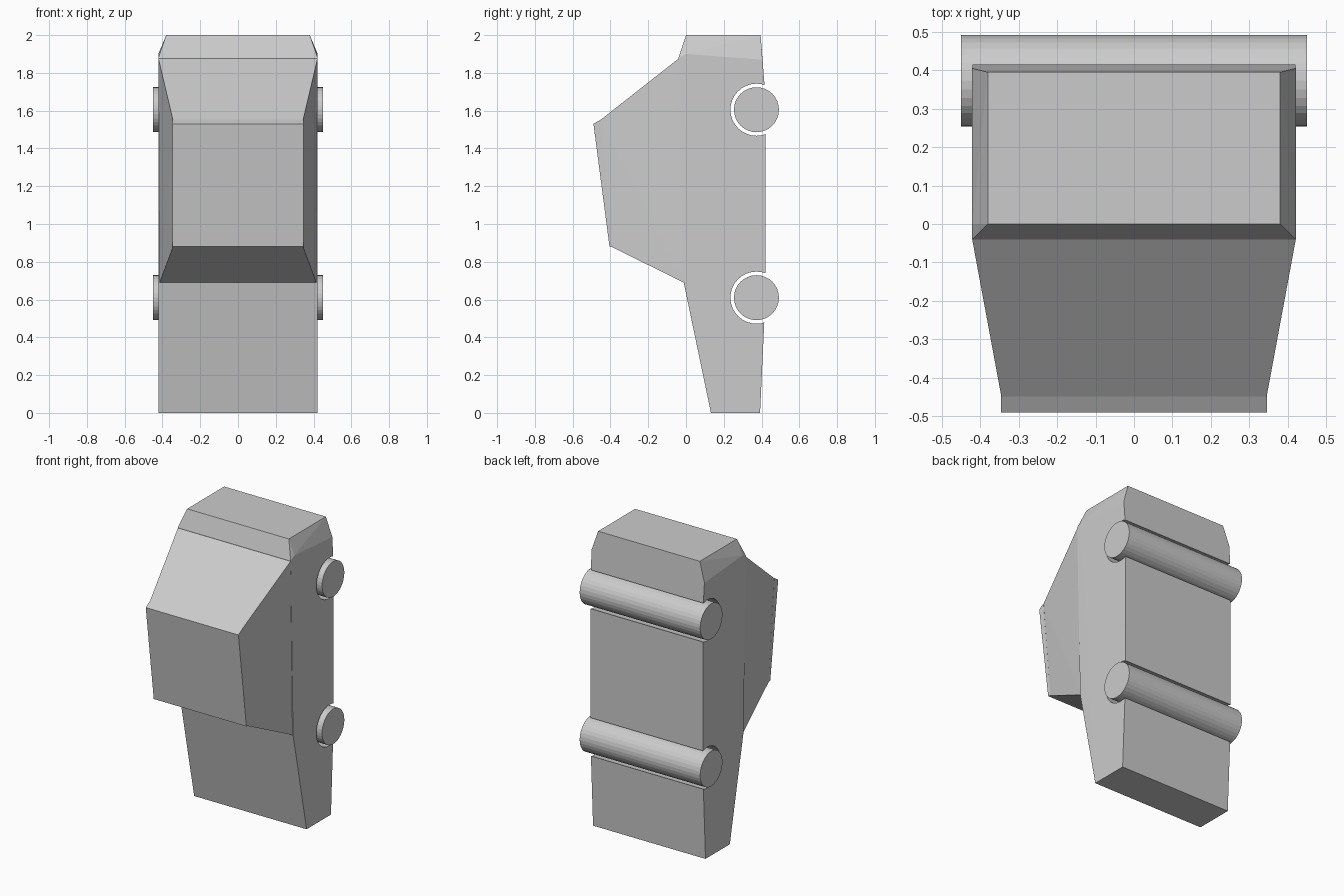
import bpy, bmesh
from math import pi

if "Cube" in bpy.data.objects:
    bpy.data.objects.remove(bpy.data.objects["Cube"])


def hull(name, pts):
    """Convex solid from (half_width, y, z) points mirrored across x = 0."""
    bm = bmesh.new()
    for x, y, z in pts:
        for s in (1, -1):
            bm.verts.new((s * x, y, z))
    res = bmesh.ops.convex_hull(bm, input=bm.verts[:])
    loose = [v for v in bm.verts if not v.link_faces]
    bmesh.ops.delete(bm, geom=loose, context='VERTS')
    bmesh.ops.dissolve_limit(bm, angle_limit=0.002, verts=bm.verts[:], edges=bm.edges[:])
    bmesh.ops.recalc_face_normals(bm, faces=bm.faces[:])
    me = bpy.data.meshes.new(name)
    bm.to_mesh(me)
    bm.free()
    ob = bpy.data.objects.new(name, me)
    bpy.context.collection.objects.link(ob)
    return ob


def rod(name, y, z, r, width):
    bpy.ops.mesh.primitive_cylinder_add(vertices=32, radius=r, depth=width,
                                        location=(0, y, z), rotation=(0, pi / 2, 0))
    ob = bpy.context.object
    ob.name = name
    return ob


def combine(target, tool, op):
    """Apply a boolean and discard the tool object."""
    m = target.modifiers.new(op.lower(), 'BOOLEAN')
    m.operation, m.object, m.solver = op, tool, 'EXACT'
    bpy.context.view_layer.objects.active = target
    bpy.ops.object.modifier_apply(modifier=m.name)
    bpy.data.objects.remove(tool, do_unlink=True)


# Lower body, standing on one bumper, with a chamfered far end
body = hull("car_body", [
    (.42, .132, 0), (.42, .392, 0),
    (.42, -.012, .69), (.42, .42, .6), (.42, .42, 1.68),
    (.421, -.04, 1.88), (.422, 0, 1.9), (.421, .405, 1.87),
    (.38, 0, 2), (.38, .395, 2)])

# Tapered cabin
cabin = hull("cabin", [
    (.415, -.012, .69), (.421, -.04, 1.875),
    (.345, -.39, .877), (.345, -.45, 1.553),
    (.4, .1, .75), (.4, .1, 1.8)])
combine(body, cabin, 'UNION')

# Thin roof panel
roof = hull("roof", [
    (.346, -.405, .88), (.346, -.49, 1.53),
    (.346, -.385, .876), (.346, -.449, 1.554)])
combine(body, roof, 'UNION')

# Wheel rollers running the full width, each in its own channel
for label, z in (("lower", .61), ("upper", 1.605)):
    combine(body, rod("channel", .373, z, .138, 1.2), 'DIFFERENCE')
    rod(label + "_wheel_roller", .373, z, .119, .9)
